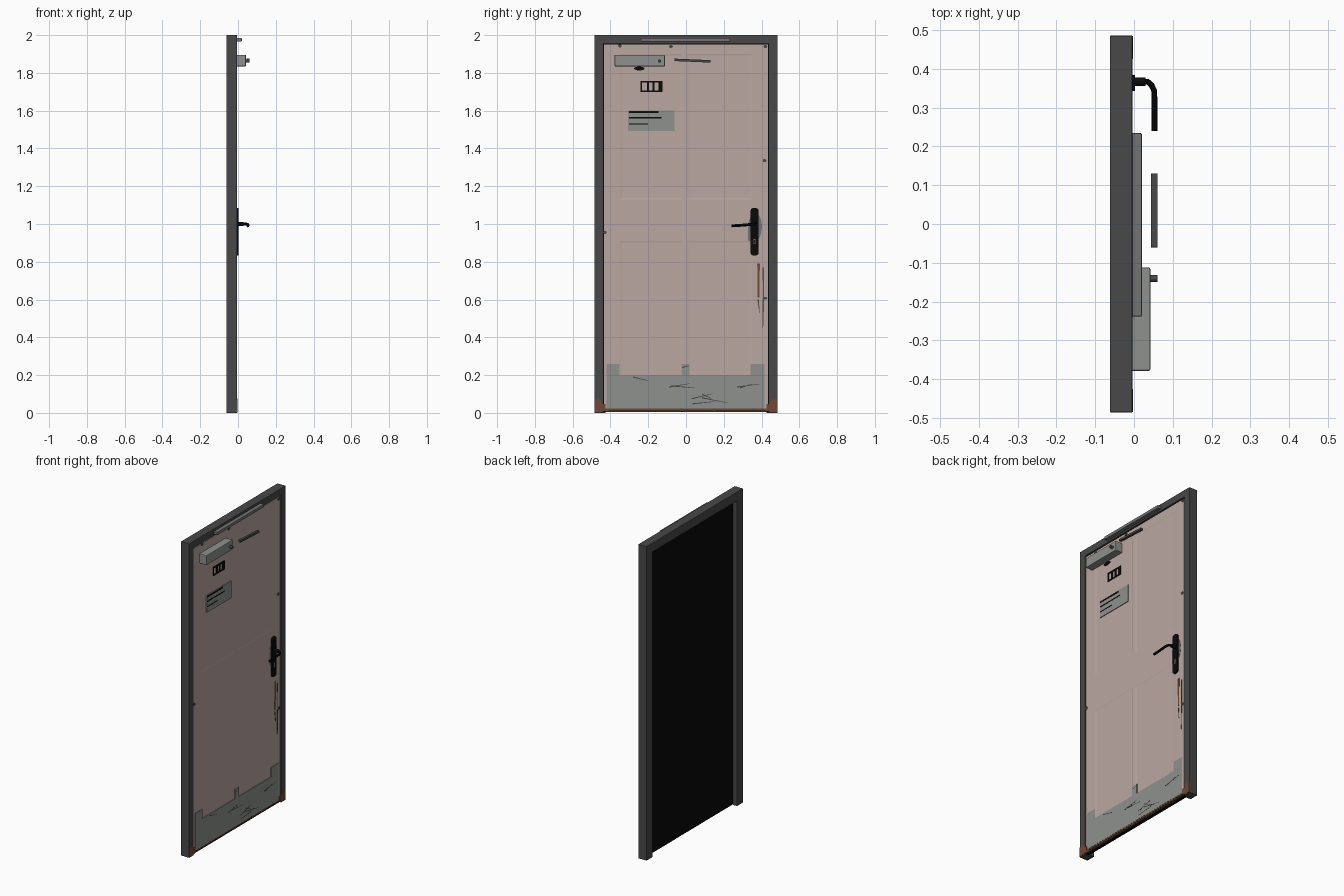
import bpy, bmesh, math
from mathutils import Vector

if "Cube" in bpy.data.objects:
    bpy.data.objects.remove(bpy.data.objects["Cube"])


def material(name, r, g, b):
    m = bpy.data.materials.new(name)
    m.diffuse_color = (r, g, b, 1)
    m.use_nodes = True
    m.node_tree.nodes["Principled BSDF"].inputs["Base Color"].default_value = m.diffuse_color
    return m


PINK = material("faded pink paint", 0.50, 0.39, 0.355)
FRAME = material("dark grey steel", 0.065, 0.065, 0.065)
GREY = material("pale grey metal", 0.27, 0.285, 0.265)
MID = material("mid grey metal", 0.17, 0.175, 0.17)
BLACK = material("black", 0.003, 0.003, 0.003)
RUST = material("rust brown", 0.16, 0.065, 0.035)

LEAF_X = -0.008     # front of the door leaf
FRAME_X = -0.004    # front of the frame
BACK_X = -0.062


def finish(name, bm, mat, bevel=0):
    bmesh.ops.recalc_face_normals(bm, faces=bm.faces)
    me = bpy.data.meshes.new(name)
    bm.to_mesh(me)
    bm.free()
    ob = bpy.data.objects.new(name, me)
    bpy.context.collection.objects.link(ob)
    me.materials.append(mat)
    if bevel:
        mod = ob.modifiers.new("bevel", 'BEVEL')
        mod.width, mod.segments = bevel, 2
    return ob


def prism(name, pts, x0, x1, mat, bevel=0):
    """Outline in (y, z) extruded along x."""
    bm = bmesh.new()
    f = bm.faces.new([bm.verts.new((x0, y, z)) for y, z in pts])
    ext = bmesh.ops.extrude_face_region(bm, geom=[f])
    vs = [v for v in ext['geom'] if isinstance(v, bmesh.types.BMVert)]
    bmesh.ops.translate(bm, verts=vs, vec=(x1 - x0, 0, 0))
    return finish(name, bm, mat, bevel)


def block(name, y0, y1, z0, z1, x0, x1, mat, bevel=0):
    return prism(name, [(y0, z0), (y1, z0), (y1, z1), (y0, z1)], x0, x1, mat, bevel)


def oval(name, y, z, ry, rz, x0, x1, mat, n=20):
    pts = [(y + ry * math.cos(2 * math.pi * i / n), z + rz * math.sin(2 * math.pi * i / n))
           for i in range(n)]
    return prism(name, pts, x0, x1, mat)


def stroke(name, a, b, w, x0, x1, mat, taper=0.4):
    """Thin tapered bar between two (y, z) points."""
    a, b = Vector(a), Vector(b)
    d = (b - a).normalized()
    n = Vector((-d.y, d.x)) * w / 2
    return prism(name, [a - n, b - n * taper, b + n * taper, a + n], x0, x1, mat)


def portal(name, outer, inner, top, inner_top, x0, x1, bevel=0):
    """Upside-down U shape standing on the floor."""
    prism(name, [(-outer, 0), (-inner, 0), (-inner, inner_top), (inner, inner_top),
                 (inner, 0), (outer, 0), (outer, top), (-outer, top)], x0, x1, FRAME, bevel)


# Frame with a door stop at the back
portal("frame", 0.485, 0.439, 2.0, 1.956, BACK_X, FRAME_X, 0.002)
portal("door_stop", 0.445, 0.426, 1.96, 1.943, BACK_X + 0.001, -0.033)

# Black core: shows as the back of the door and the gap around the leaf
block("door_core", -0.44, 0.44, 0.004, 1.957, -0.033, -0.013, BLACK)

# Leaf front with four shallow moulded panels
bm = bmesh.new()
ys = [-0.435, -0.35, -0.02, 0.005, 0.35, 0.434]
zs = [0.008, 0.15, 0.91, 1.13, 1.90, 1.95]
grid = [[bm.verts.new((LEAF_X, y, z)) for y in ys] for z in zs]
panels = []
for j in range(5):
    for i in range(5):
        f = bm.faces.new([grid[j][i], grid[j][i + 1], grid[j + 1][i + 1], grid[j + 1][i]])
        if i in (1, 3) and j in (1, 3):
            panels.append(f)
rim = [e for e in bm.edges if e.is_boundary]
ext = bmesh.ops.extrude_edge_only(bm, edges=rim)
bmesh.ops.translate(bm, vec=(-0.006, 0, 0),
                    verts=[v for v in ext['geom'] if isinstance(v, bmesh.types.BMVert)])
bmesh.ops.inset_individual(bm, faces=panels, thickness=0.012, depth=-0.0015)
finish("door_leaf", bm, PINK)

# Kick plate with three tabs, scratched
prism("kick_plate", [(-0.42, 0.024), (0.416, 0.024), (0.416, 0.26), (0.342, 0.26), (0.342, 0.2),
                     (0.018, 0.2), (0.018, 0.26), (-0.024, 0.26), (-0.024, 0.2),
                     (-0.352, 0.2), (-0.352, 0.26), (-0.42, 0.26)], -0.011, -0.005, GREY)
scratches = [(-.28, .19, -.2, .17), (-.09, .137, .02, .155), (-.08, .143, .045, .132),
             (.03, .075, .135, .1), (.085, .08, .22, .053), (.035, .048, .15, .06),
             (.085, .1, .135, .075), (.27, .137, .39, .153), (.285, .132, .35, .153),
             (-.02, .24, .015, .25)]
for s in scratches:
    stroke("kick_plate_scratch", s[:2], s[2:], 0.006, -0.006, -0.0045, FRAME)

# Rust along the bottom, on the jamb feet and below the handle
block("bottom_rust_strip", -0.434, 0.434, 0.008, 0.024, -0.012, -0.006, RUST)
block("bottom_seam", -0.41, 0.42, 0.012, 0.016, -0.012, -0.0055, BLACK)
for s in (-1, 1):
    prism("jamb_foot_rust", [(s * 0.425, 0.008), (s * 0.484, 0.002), (s * 0.484, 0.065),
                             (s * 0.462, 0.075), (s * 0.441, 0.05), (s * 0.425, 0.045)],
          -0.01, FRAME_X + 0.001, RUST)
stroke("rust_streak", (0.384, 0.79), (0.384, 0.61), 0.014, -0.01, -0.0065, RUST, 0.6)
stroke("rust_streak", (0.41, 0.77), (0.41, 0.6), 0.008, -0.01, -0.0065, RUST, 0.8)
stroke("rust_streak", (0.41, 0.6), (0.407, 0.45), 0.008, -0.01, -0.0065, RUST)
stroke("dark_streak", (0.382, 0.60), (0.389, 0.53), 0.007, -0.01, -0.0065, FRAME)

# Paint chips
for y, z in [(-.35, 1.943), (-.08, 1.94), (.42, 1.94), (.416, 1.335), (-.43, .955), (.42, .607),
             (-.02, .016), (.15, .02), (.36, .025)]:
    oval("paint_chip", y, z, 0.011, 0.009, -0.012, -0.005, FRAME, 6)

# Door closer: body, spindle, arm, header track
block("closer_body", -0.378, -0.112, 1.834, 1.896, LEAF_X, 0.042, GREY, 0.004)
oval("closer_spindle", -0.14, 1.863, 0.009, 0.009, 0.04, 0.06, FRAME, 16)
stroke("closer_arm", (-0.06, 1.869), (0.13, 1.861), 0.013, 0.044, 0.060, FRAME, 1)
block("closer_track", -0.238, 0.234, 1.966, 1.985, FRAME_X - 0.001, 0.02, MID, 0.002)
oval("closer_oil_stain", -0.247, 1.823, 0.028, 0.010, -0.012, -0.005, BLACK)

# Number plate: three open cells in a black outline
for z0, z1 in ((1.70, 1.708), (1.748, 1.756)):
    block("number_plate_rail", -0.24, -0.124, z0, z1, -0.012, -0.005, BLACK)
for y0, y1 in ((-.24, -.232), (-.207, -.196), (-.177, -.168), (-.146, -.124)):
    block("number_plate_bar", y0, y1, 1.70, 1.756, -0.012, -0.005, BLACK)

# Notice with three ruled lines
block("notice", -0.306, -0.06, 1.493, 1.602, -0.012, -0.005, GREY)
for z, end, h in ((1.593, -.145, .010), (1.563, -.13, .007), (1.53, -.20, .006)):
    block("notice_line", -0.303, end, z - h / 2, z + h / 2, -0.006, -0.004, BLACK)

# Handle: worn patch, backplate, keyhole, lever
oval("handle_wear_patch", 0.366, 0.985, 0.036, 0.075, -0.012, -0.006, MID)
block("handle_wear_edge", 0.328, 0.345, 0.91, 1.0, -0.012, -0.0062, MID)
n = 8
cap = [(0.021 * math.cos(math.pi * i / n), 0.014 * math.sin(math.pi * i / n)) for i in range(n + 1)]
prism("handle_backplate", [(0.363 + a, 1.072 + b) for a, b in cap]
      + [(0.363 - a, 0.846 - b) for a, b in cap], LEAF_X, 0.002, BLACK)
block("keyhole", 0.357, 0.368, 0.893, 0.920, 0.0, 0.003, MID)
block("keyhole_slot", 0.3605, 0.3645, 0.898, 0.915, 0.001, 0.0035, BLACK)
oval("handle_hub", 0.366, 1.0, 0.011, 0.011, 0.0, 0.03, BLACK)

cu = bpy.data.curves.new("lever_handle", 'CURVE')
cu.dimensions = '3D'
cu.bevel_depth = 0.0075
cu.bevel_resolution = 2
cu.use_fill_caps = True
path = [(0.0, 0.366, 1.0), (0.036, 0.366, 1.0), (0.045, 0.358, 1.0), (0.052, 0.343, 0.998),
        (0.0525, 0.325, 0.996), (0.0525, 0.29, 0.993), (0.0525, 0.24, 0.99)]
sp = cu.splines.new('POLY')
sp.points.add(len(path) - 1)
for p, c in zip(sp.points, path):
    p.co = (*c, 1)
lever = bpy.data.objects.new("lever_handle", cu)
bpy.context.collection.objects.link(lever)
cu.materials.append(BLACK)
bpy.context.view_layer.objects.active = lever
lever.select_set(True)
bpy.ops.object.convert(target='MESH')
bpy.ops.object.shade_smooth_by_angle()
